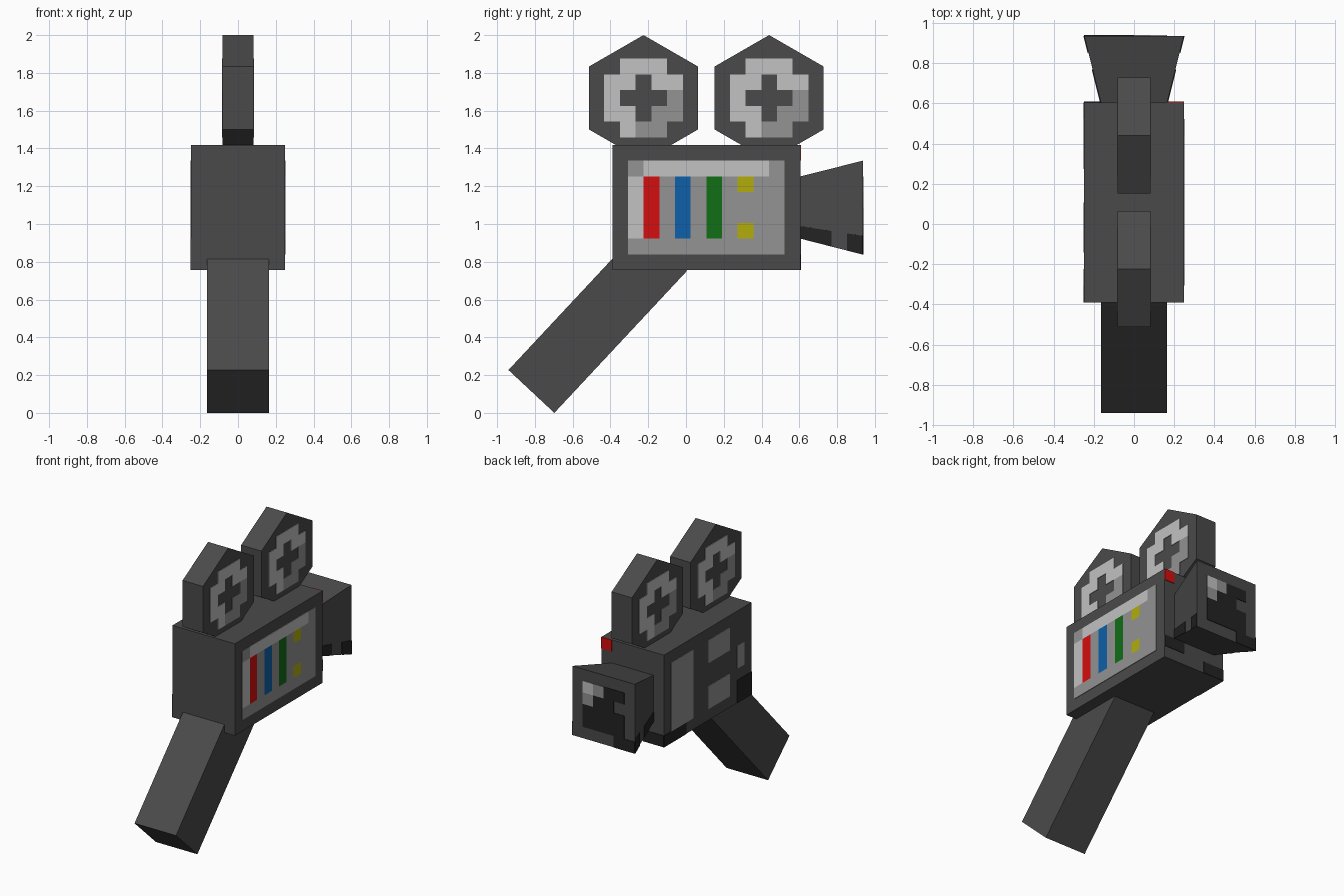
import bpy, bmesh
from mathutils import Vector

if "Cube" in bpy.data.objects:
    bpy.data.objects.remove(bpy.data.objects["Cube"])


def material(name, rgb):
    """Flat material from 0-255 sRGB values."""
    lin = [((c / 255 + 0.055) / 1.055) ** 2.4 if c > 10 else c / 255 / 12.92 for c in rgb]
    m = bpy.data.materials.new(name)
    m.diffuse_color = (*lin, 1)
    m.use_nodes = True
    m.node_tree.nodes["Principled BSDF"].inputs["Base Color"].default_value = m.diffuse_color
    return m


CASE = material("charcoal case", (74, 74, 74))
PAINT = {
    "L": material("light grey", (194, 194, 194)),
    "M": material("mid grey", (147, 147, 147)),
    "K": material("near black", (35, 35, 35)),
    "R": material("red", (212, 14, 14)),
    "B": material("blue", (13, 96, 168)),
    "G": material("green", (17, 110, 22)),
    "Y": material("yellow", (178, 174, 12)),
}


def finish(name, bm, mats):
    mesh = bpy.data.meshes.new(name)
    bm.to_mesh(mesh)
    bm.free()
    for m in mats:
        mesh.materials.append(m)
    ob = bpy.data.objects.new(name, mesh)
    bpy.context.collection.objects.link(ob)
    return ob


def loft(name, ring_a, ring_b):
    """Closed solid between two matching rings of points."""
    bm = bmesh.new()
    a = [bm.verts.new(p) for p in ring_a]
    b = [bm.verts.new(p) for p in ring_b]
    n = len(a)
    bm.faces.new(a)
    bm.faces.new(b[::-1])
    for i in range(n):
        bm.faces.new((a[i], b[i], b[(i + 1) % n], a[(i + 1) % n]))
    bmesh.ops.recalc_face_normals(bm, faces=bm.faces)
    return finish(name, bm, [CASE])


def prism(name, profile, half):
    """Side profile (y, z) extruded across x."""
    return loft(name, [(-half, y, z) for y, z in profile], [(half, y, z) for y, z in profile])


def paint(name, corners, rows):
    """Thin cell plates on a quad; corners run top left, top right,
    bottom right, bottom left as seen from outside. '.' leaves the case bare."""
    tl, tr, br, bl = map(Vector, corners)
    lift = (tr - tl).cross(tl - bl).normalized() * 0.004
    nv, nu = len(rows), len(rows[0])
    used = sorted(set("".join(rows)) - {"."})

    def at(i, j):
        return tl.lerp(tr, i / nu).lerp(bl.lerp(br, i / nu), j / nv) + lift

    bm = bmesh.new()
    for j, row in enumerate(rows):
        for i, key in enumerate(row):
            if key != ".":
                cell = [(i, j), (i, j + 1), (i + 1, j + 1), (i + 1, j)]
                f = bm.faces.new([bm.verts.new(at(*c)) for c in cell])
                f.material_index = used.index(key)
    bmesh.ops.remove_doubles(bm, verts=bm.verts, dist=0.001)
    ob = finish(name, bm, [PAINT[k] for k in used])
    mod = ob.modifiers.new("thickness", "SOLIDIFY")
    mod.thickness, mod.offset = 0.006, -1


def side(x, y0, y1, z0, z1):
    """Corners of an upright rectangle on the +x or -x side."""
    l, r = (y0, y1) if x > 0 else (y1, y0)
    return [(x, l, z1), (x, r, z1), (x, r, z0), (x, l, z0)]


# Camera body
Y0, Y1, Z0, Z1, W = -0.39, 0.605, 0.757, 1.418, 0.248
prism("camera_body", [(Y0, Z0), (Y1, Z0), (Y1, Z1), (Y0, Z1)], W)
paint("control_panel", side(W, Y0, Y1, Z0, Z1), [
    "............",
    ".MLLLLLLLLM.",
    ".LRMBMGMYMM.",
    ".LRMBMGMMMM.",
    ".LRMBMGMMMM.",
    ".LRMBMGMYMM.",
    ".MMMMMMMMMM.",
    "............"])
paint("left_side_panels", side(-W, Y0, Y1, Z0, Z1), [
    "............",
    ".MMM..MMM...",
    ".MMM..MMM...",
    ".MMM......M.",
    ".MMM......M.",
    ".MMM..MMM...",
    ".MMM..MMM.KK",
    "KKK.......KK"])
paint("record_light", [(W, Y1, Z1), (-W, Y1, Z1), (-W, Y1, Z0), (W, Y1, Z0)],
      ["R....."] + ["......"] * 5 + ["KK....", "....KK"])

# Lens hood flaring out from the body
def hood_ring(y, x, z0, z1):
    return [(x, y, z1), (-x, y, z1), (-x, y, z0), (x, y, z0)]

inner = hood_ring(0.605, 0.165, 0.923, 1.252)
outer = hood_ring(0.936, 0.248, 0.838, 1.335)
loft("lens_hood", inner, outer)
paint("lens_glass", outer, [
    "......",
    ".LMKK.",
    ".MKK..",
    ".KKKK.",
    ".KKKK.",
    "....KK"])
paint("hood_marks_right", [inner[0], outer[0], outer[3], inner[3]], ["...."] * 4 + ["KK.K"])
paint("hood_marks_left", [outer[1], inner[1], inner[2], outer[2]], ["...."] * 4 + ["K.KK"])

# Film reels: pointed-top hexagons with a ring and cross on both sides
RING = [".LLL.",
        "LLKLL".replace("K", "."),
        "L...M",
        "LL.MM",
        ".LMM."]
for label, cy in (("front", -0.225), ("rear", 0.44)):
    cz, h, w = 1.667, 0.333, 0.289
    prism(label + "_reel", [(cy, cz + h), (cy + w, cz + h / 2), (cy + w, cz - h / 2),
                            (cy, cz - h), (cy - w, cz - h / 2), (cy - w, cz + h / 2)], 0.081)
    for s, tag in ((1, "right"), (-1, "left")):
        paint(f"{label}_reel_ring_{tag}",
              side(s * 0.081, cy - 0.208, cy + 0.208, cz - 0.208, cz + 0.208), RING)

# Slanted handle
foot, heel = Vector((-0.697, 0.0)), Vector((-0.94, 0.227))
run = Vector((0.227, 0.243)).normalized() * 1.03
prism("handle", [foot, foot + run, heel + run, heel], 0.165)
